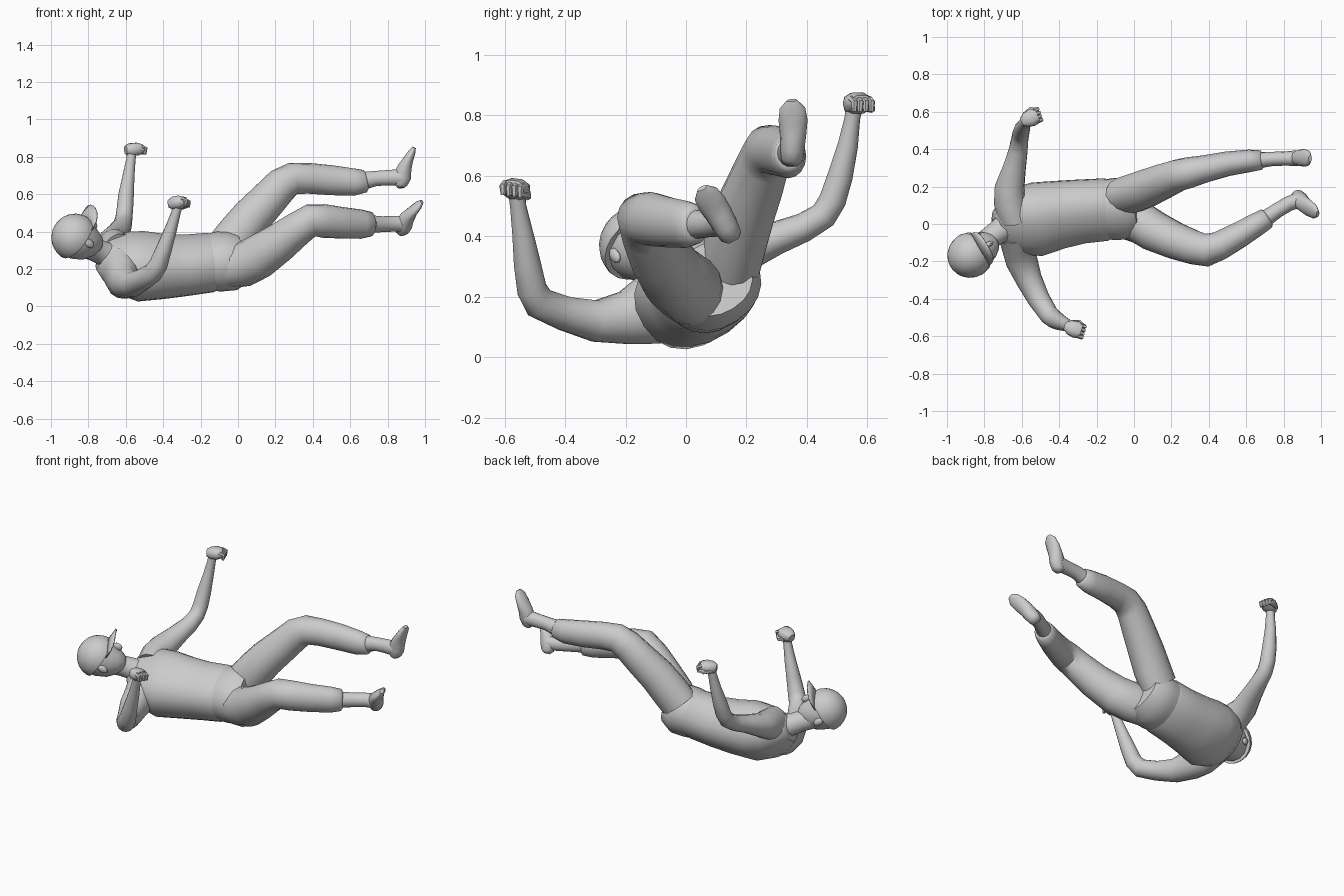
import bpy, bmesh, math
from mathutils import Vector, Matrix


def finish(bm, name, angle=50):
    bmesh.ops.recalc_face_normals(bm, faces=bm.faces)
    me = bpy.data.meshes.new(name)
    bm.to_mesh(me)
    bm.free()
    ob = bpy.data.objects.new(name, me)
    bpy.context.collection.objects.link(ob)
    bpy.ops.object.select_all(action='DESELECT')
    ob.select_set(True)
    bpy.context.view_layer.objects.active = ob
    bpy.ops.object.shade_smooth_by_angle(angle=math.radians(angle))
    return ob


def loft(name, secs, ref, n=14, power=2.0, angle=50):
    """Tube through sections (x, y, z, half width along ref, half depth)."""
    bm = bmesh.new()
    pts = [Vector(s[:3]) for s in secs]
    rings = []
    for i, s in enumerate(secs):
        a = (pts[i] - pts[max(i - 1, 0)])
        b = (pts[min(i + 1, len(pts) - 1)] - pts[i])
        t = (a.normalized() + b.normalized()).normalized()
        side = Vector(ref)
        side = (side - t * side.dot(t)).normalized()
        up = t.cross(side)
        ring = []
        for k in range(n):
            c, d = math.cos(2 * math.pi * k / n), math.sin(2 * math.pi * k / n)
            c = math.copysign(abs(c) ** (2 / power), c)
            d = math.copysign(abs(d) ** (2 / power), d)
            ring.append(bm.verts.new(pts[i] + side * c * s[3] + up * d * s[4]))
        rings.append(ring)
    for r0, r1 in zip(rings, rings[1:]):
        for k in range(n):
            bm.faces.new((r0[k], r0[(k + 1) % n], r1[(k + 1) % n], r1[k]))
    bm.faces.new(rings[0])
    bm.faces.new(rings[-1])
    return finish(bm, name, angle)


def frame(origin, x, y, z):
    m = Matrix((x, y, z)).transposed().to_4x4()
    m.translation = origin
    return m


def ball(name, mat, size, cut=None, seg=20):
    bm = bmesh.new()
    bmesh.ops.create_uvsphere(bm, u_segments=seg, v_segments=seg * 3 // 5, radius=1)
    bmesh.ops.scale(bm, vec=size, verts=bm.verts)
    if cut is not None:
        res = bmesh.ops.bisect_plane(bm, geom=bm.verts[:] + bm.edges[:] + bm.faces[:],
                                     plane_co=(0, 0, cut), plane_no=(0, 0, -1), clear_outer=True)
        bmesh.ops.contextual_create(bm, geom=[e for e in bm.edges if e.is_boundary])
    bm.transform(mat)
    return finish(bm, name)


# torso: shirt and hips, rolled about the body axis
roll = (0, math.cos(math.radians(34)), math.sin(math.radians(34)))
loft("shirt", [(-.735, -.01, .27, .085, .07), (-.69, .0, .255, .14, .105),
               (-.62, .015, .235, .185, .15), (-.52, .025, .215, .20, .172),
               (-.40, .05, .215, .183, .160), (-.28, .067, .22, .172, .150),
               (-.15, .077, .235, .168, .146), (-.13, .078, .237, .16, .14)],
     roll, n=20, power=2.3)
loft("hips", [(-.16, .077, .235, .162, .14), (-.10, .08, .24, .168, .15),
              (-.03, .085, .245, .165, .15), (.03, .09, .26, .13, .12)],
     roll, n=20, power=2.2)

# trouser legs
loft("right_trouser_leg", [(-.06, .03, .21, .105, .115), (.03, .01, .225, .115, .12),
                           (.11, -.04, .265, .11, .118), (.22, -.09, .34, .10, .105),
                           (.32, -.125, .415, .092, .092), (.39, -.14, .46, .088, .088),
                           (.46, -.115, .457, .077, .09), (.56, -.06, .447, .07, .084),
                           (.66, .0, .44, .062, .078), (.71, .03, .44, .056, .066),
                           (.72, .036, .44, .04, .045)], (0, 1, 0), n=16)
loft("left_trouser_leg", [(-.06, .15, .31, .10, .115), (.0, .165, .385, .105, .115),
                          (.07, .192, .475, .103, .108), (.16, .23, .57, .095, .1),
                          (.235, .26, .65, .086, .094), (.295, .275, .685, .083, .086),
                          (.38, .295, .685, .073, .082), (.50, .322, .675, .066, .08),
                          (.62, .338, .665, .06, .073), (.68, .342, .67, .052, .06),
                          (.69, .343, .672, .038, .044)], (0, 1, 0), n=16)

# ankles and shoes
loft("right_ankle", [(.69, .02, .44, .045, .05), (.77, .075, .44, .04, .043),
                     (.83, .11, .442, .04, .043), (.89, .13, .442, .042, .045)], (0, 1, 0))
loft("left_ankle", [(.66, .341, .67, .044, .05), (.74, .348, .685, .038, .041),
                    (.81, .35, .688, .038, .043), (.875, .352, .69, .042, .046)], (0, 1, 0))
loft("right_shoe", [(.875, .158, .385, .02, .015), (.876, .15, .40, .037, .036),
                    (.885, .13, .435, .042, .048), (.905, .108, .475, .045, .04),
                    (.935, .085, .51, .048, .027), (.965, .066, .54, .042, .02),
                    (.983, .054, .56, .018, .01)], (.1, .85, .5))
loft("left_shoe", [(.872, .348, .634, .02, .018), (.871, .35, .65, .036, .036),
                   (.876, .352, .69, .04, .05), (.89, .354, .74, .044, .04),
                   (.91, .354, .785, .048, .028), (.93, .352, .825, .042, .02),
                   (.942, .35, .85, .018, .01)], (0, 1, 0))

# arms
loft("right_arm", [(-.63, -.04, .20, .10, .13), (-.615, -.13, .15, .09, .115),
                   (-.60, -.2, .13, .085, .09), (-.56, -.3, .12, .07, .07),
                   (-.51, -.40, .145, .06, .058), (-.455, -.485, .18, .053, .055),
                   (-.425, -.51, .225, .05, .05), (-.395, -.525, .31, .042, .045),
                   (-.36, -.54, .41, .033, .035), (-.332, -.555, .50, .025, .027),
                   (-.325, -.558, .53, .027, .028)], (1, .3, 0))
loft("left_arm", [(-.64, .04, .29, .09, .11), (-.665, .12, .33, .085, .09),
                  (-.665, .2, .355, .08, .07), (-.64, .3, .395, .063, .055),
                  (-.62, .39, .43, .052, .048), (-.61, .455, .47, .046, .046),
                  (-.605, .485, .52, .045, .045), (-.598, .51, .6, .042, .042),
                  (-.585, .535, .7, .032, .034), (-.572, .55, .79, .025, .026),
                  (-.568, .555, .82, .026, .028)], (1, .3, 0))


def hand(side, c, fwd, across):
    """Loose fist with curled fingers and a thumb."""
    c, f, a = Vector(c), Vector(fwd).normalized(), Vector(across).normalized()
    up = Vector((0, 0, 1))
    secs = []
    for t, w, d in ((-.05, .022, .022), (-.025, .04, .035), (.012, .047, .036), (.045, .038, .024)):
        secs.append((*(c + f * t), w, d))
    loft(side + "_palm", secs, a, n=10, power=2.6)
    for i in (-1.5, -.5, .5, 1.5):
        base = c + a * i * .02 + f * .03
        loft(side + "_finger", [(*p, r, r) for p, r in (
            (base + up * .012, .012), (base + f * .025, .012), (base + f * .022 - up * .03, .008))], a, n=6)
    loft(side + "_thumb", [(*p, r, r) for p, r in (
        (c - f * .02 + a * .03 - up * .01, .015), (c + a * .045 + f * .02 - up * .02, .013),
        (c + a * .03 + f * .055 - up * .02, .008))], (0, 0, 1), n=6)


hand("right_hand", (-.322, -.56, .555), (.6, -.2, .1), (.2, .7, -.1))
hand("left_hand", (-.555, .565, .84), (.6, .25, .05), (-.25, .7, 0))

# head, looking up and tilted toward the low shoulder
fwd = Vector((.48, .28, .83)).normalized()
crown = Vector((-.72, -.42, .555)).normalized()
lat = crown.cross(fwd)
C = Vector((-.873, -.165, .37))


def head_pt(l, f, u):
    return C + lat * l + fwd * f + crown * u


loft("neck", [(-.84, -.135, .335, .065, .068), (-.77, -.075, .305, .06, .062),
              (-.71, -.03, .28, .066, .066), (-.66, 0, .255, .09, .085)], lat)
loft("face", [(*head_pt(0, f, u), w, d) for f, u, w, d in (
    (.0, .04, .105, .115), (.005, -.02, .102, .116), (.02, -.07, .092, .10),
    (.04, -.11, .075, .075), (.055, -.14, .048, .045), (.06, -.15, .025, .022))], lat, n=16)
ball("cap", frame(C, lat, fwd, crown), (.122, .128, .125), cut=-.015)
ball("nose", frame(head_pt(0, .118, -.055), lat, fwd, crown), (.015, .022, .03), seg=10)
for s in (-1, 1):
    ball("ear", frame(head_pt(s * .1, -.01, -.045), lat, fwd, crown), (.014, .022, .032), seg=10)

# cap brim, curved down at its sides
bm = bmesh.new()
rows = []
N = 12
for r in (0, .5, 1):
    row = []
    for k in range(N + 1):
        a = math.pi * (k / N - .5)
        l = math.sin(a) * .098
        f = .06 + math.cos(a) * .055 + r * .085 * math.cos(a) ** .6 if abs(math.cos(a)) > 1e-4 else .06
        row.append(bm.verts.new(head_pt(l, f, .012 - 3.5 * l * l)))
    rows.append(row)
for r0, r1 in zip(rows, rows[1:]):
    for k in range(N):
        bm.faces.new((r0[k], r0[k + 1], r1[k + 1], r1[k]))
bmesh.ops.remove_doubles(bm, verts=bm.verts, dist=.0005)
brim = finish(bm, "cap_brim")
mod = brim.modifiers.new("thickness", 'SOLIDIFY')
mod.thickness = .008
mod.offset = 0
